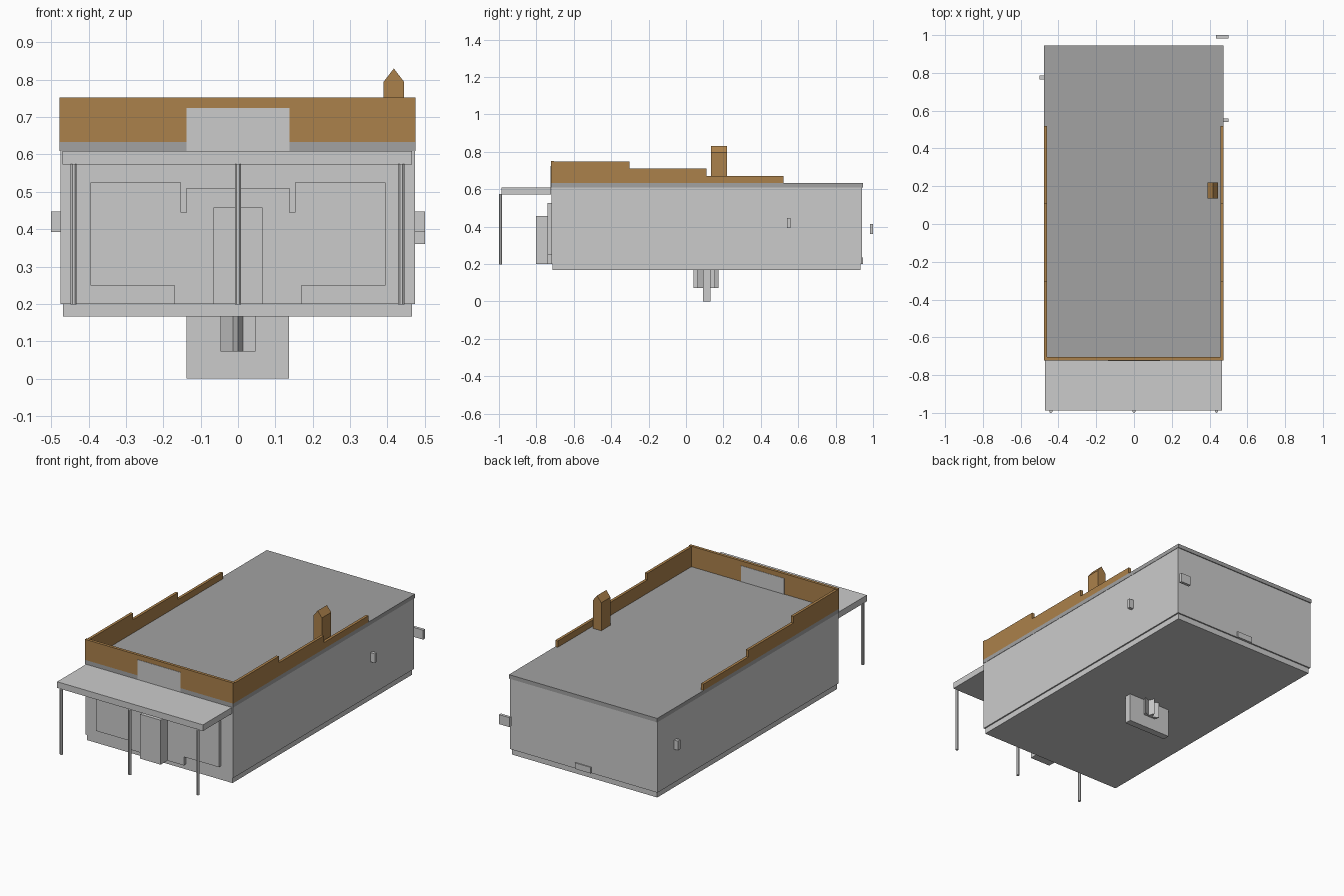
import bpy, bmesh, math

if "Cube" in bpy.data.objects:
    bpy.data.objects.remove(bpy.data.objects["Cube"])


def material(name, rgb):
    m = bpy.data.materials.new(name)
    m.diffuse_color = (*rgb, 1)
    m.use_nodes = True
    m.node_tree.nodes["Principled BSDF"].inputs["Base Color"].default_value = m.diffuse_color
    return m


BROWN = material("brown_trim", (0.41, 0.22, 0.07))
DARK = material("dark_roofing", (0.36, 0.36, 0.36))
MID = material("mid_grey", (0.55, 0.55, 0.55))


def prism(name, pts, lo, hi, axis="z", mat=None):
    """Extrude a 2D outline from lo to hi along an axis."""
    place = {"x": lambda a, b, t: (t, a, b),
             "y": lambda a, b, t: (a, t, b),
             "z": lambda a, b, t: (a, b, t)}[axis]
    bm = bmesh.new()
    bottom = [bm.verts.new(place(a, b, lo)) for a, b in pts]
    top = [bm.verts.new(place(a, b, hi)) for a, b in pts]
    bm.faces.new(bottom)
    bm.faces.new(top)
    n = len(pts)
    for i in range(n):
        j = (i + 1) % n
        bm.faces.new((bottom[i], bottom[j], top[j], top[i]))
    bmesh.ops.recalc_face_normals(bm, faces=bm.faces)
    me = bpy.data.meshes.new(name)
    bm.to_mesh(me)
    bm.free()
    ob = bpy.data.objects.new(name, me)
    bpy.context.collection.objects.link(ob)
    if mat:
        me.materials.append(mat)
    return ob


def box(name, x, y, z, mat=None):
    outline = [(x[0], y[0]), (x[1], y[0]), (x[1], y[1]), (x[0], y[1])]
    return prism(name, outline, z[0], z[1], "z", mat)


# Main building: plinth, walls, roof slab
box("plinth", (-0.468, 0.465), (-0.715, 0.932), (0.167, 0.2), MID)
box("walls", (-0.475, 0.473), (-0.72, 0.94), (0.2, 0.61))
box("roof_slab", (-0.477, 0.475), (-0.722, 0.945), (0.61, 0.633), DARK)

# Parapet: front wall and stepped side walls
box("front_parapet", (-0.477, 0.475), (-0.722, -0.705), (0.633, 0.752), BROWN)
steps = [(-0.705, 0.633), (0.52, 0.633), (0.52, 0.67), (0.11, 0.67),
         (0.11, 0.71), (-0.303, 0.71), (-0.303, 0.748), (-0.705, 0.748)]
for side, x0, x1 in (("left", -0.477, -0.461), ("right", 0.459, 0.475)):
    prism(side + "_parapet", steps, x0, x1, "x", BROWN)

# Gabled chimney
prism("chimney", [(0.39, 0.633), (0.444, 0.633), (0.444, 0.795),
                  (0.417, 0.83), (0.39, 0.795)], 0.135, 0.22, "y", BROWN)

# Blank sign panel set through the front parapet
box("sign_panel", (-0.138, 0.138), (-0.724, -0.703), (0.61, 0.725))

# Porch canopy with three posts
box("canopy", (-0.47, 0.466), (-0.987, -0.722), (0.573, 0.609))
for i, cx in enumerate((-0.44, 0.0, 0.437)):
    ring = [(cx + 0.009 * math.cos(k * math.pi / 4 + math.pi / 8),
             -0.991 + 0.009 * math.sin(k * math.pi / 4 + math.pi / 8))
            for k in range(8)]
    prism(f"porch_post_{i + 1}", ring, 0.198, 0.574)

# Raised shopfront outline and projecting doorway
half = [(0.17, 0.2), (0.17, 0.25), (0.395, 0.25), (0.395, 0.525),
        (0.153, 0.525), (0.153, 0.445), (0.138, 0.445), (0.138, 0.51)]
prism("shopfront", half + [(-a, b) for a, b in reversed(half)],
      -0.74, -0.715, "y")
box("doorway", (-0.066, 0.065), (-0.802, -0.72), (0.2, 0.458))

# Small wall fixtures
box("left_fixture", (-0.5, -0.474), (0.765, 0.787), (0.393, 0.447))
box("right_fixture", (0.472, 0.5), (0.54, 0.558), (0.393, 0.447))
box("rear_fixture", (0.433, 0.5), (0.983, 1.0), (0.36, 0.415))
box("rear_step", (-0.05, 0.05), (0.93, 0.946), (0.2, 0.235))

# Support plate and star-shaped foot below the floor
box("support_plate", (-0.138, 0.137), (0.09, 0.13), (0.0, 0.17))
star = []
for k in range(16):
    r = 0.067 if k % 2 == 0 else 0.035
    a = k * math.pi / 8
    star.append((r * math.cos(a), 0.108 + r * math.sin(a)))
prism("support_star", star, 0.073, 0.17)
